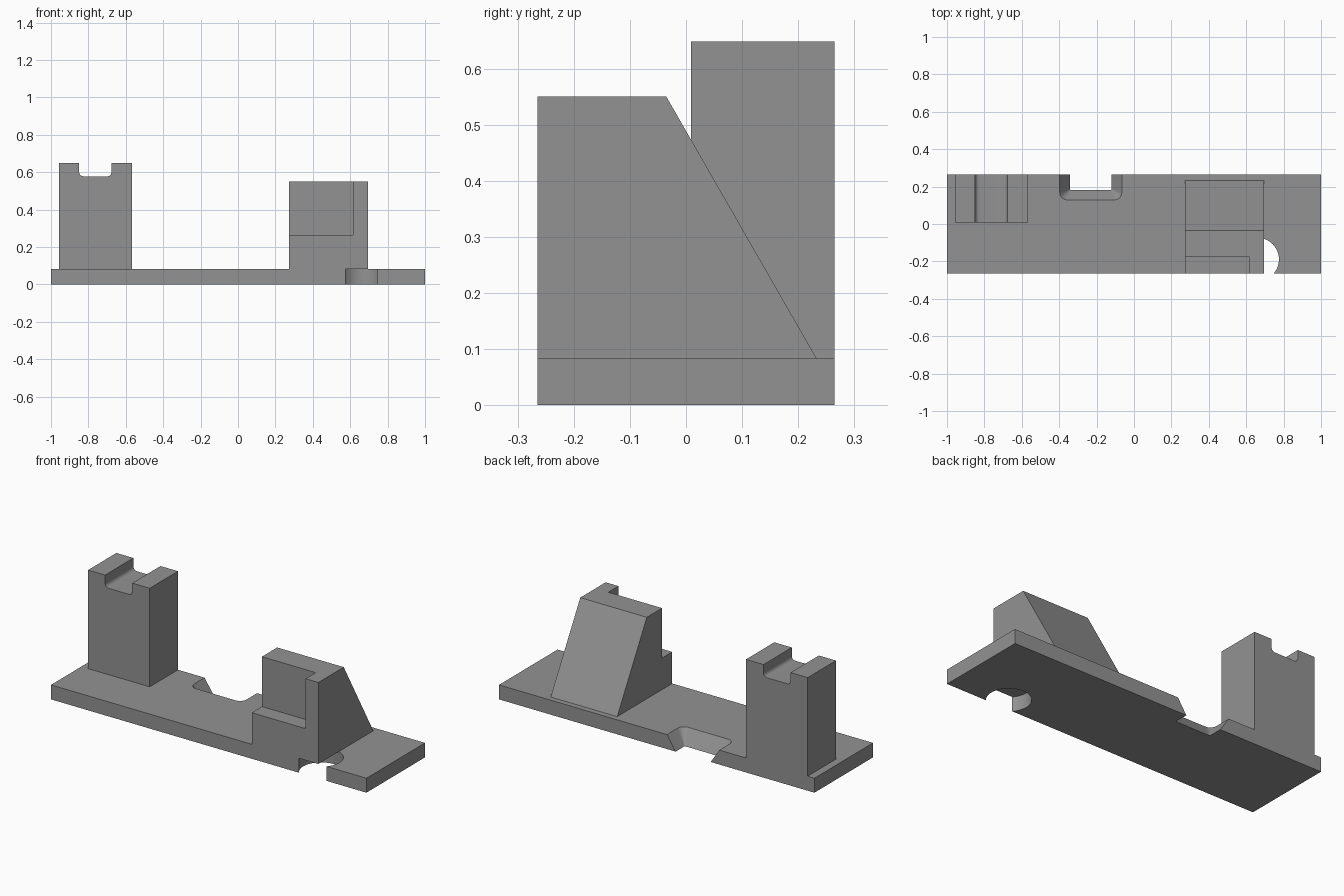
import bpy, bmesh, math
from mathutils import Vector

if "Cube" in bpy.data.objects:
    bpy.data.objects.remove(bpy.data.objects["Cube"])

BASE_H = 0.083
BACK, FRONT = 0.265, -0.265

grey = bpy.data.materials.new("mid grey")
grey.diffuse_color = (0.29, 0.29, 0.29, 1)
grey.use_nodes = True
grey.node_tree.nodes["Principled BSDF"].inputs["Base Color"].default_value = grey.diffuse_color


def loft(name, loop_a, loop_b):
    """Closed solid between two matching loops of 3D points."""
    bm = bmesh.new()
    a = [bm.verts.new(p) for p in loop_a]
    b = [bm.verts.new(p) for p in loop_b]
    bm.faces.new(a)
    bm.faces.new(b)
    for i in range(len(a)):
        j = (i + 1) % len(a)
        bm.faces.new((a[i], a[j], b[j], b[i]))
    bmesh.ops.recalc_face_normals(bm, faces=bm.faces)
    mesh = bpy.data.meshes.new(name)
    bm.to_mesh(mesh)
    bm.free()
    ob = bpy.data.objects.new(name, mesh)
    bpy.context.collection.objects.link(ob)
    mesh.materials.append(grey)
    return ob


def box(name, x0, x1, y0, y1, z0, z1):
    rect = [(x0, y0), (x1, y0), (x1, y1), (x0, y1)]
    return loft(name, [(x, y, z0) for x, y in rect], [(x, y, z1) for x, y in rect])


def combine(target, tool, operation):
    """Apply a boolean and drop the tool."""
    mod = target.modifiers.new(operation.lower(), 'BOOLEAN')
    mod.operation, mod.object, mod.solver = operation, tool, 'EXACT'
    bpy.context.view_layer.objects.active = target
    bpy.ops.object.modifier_apply(modifier=mod.name)
    bpy.data.objects.remove(tool)


def u_shape(cx, half, low, high, r, steps=8):
    """U outline, open side at 'high', rounded corners of radius r at 'low'."""
    pts = [(cx + half, high), (cx - half, high)]
    for side, start in ((-1, math.pi), (1, 1.5 * math.pi)):
        for i in range(steps + 1):
            t = start + i / steps * math.pi / 2
            pts.append((cx + side * (half - r) + r * math.cos(t),
                        low + r + r * math.sin(t)))
    return pts


# Base plate
base = box("base_plate", -1, 1, FRONT, BACK, 0, BASE_H)

# Round hole breaking through the front edge, partly under the wedge
ring = [(0.66 + 0.115 * math.cos(i * math.tau / 64),
         -0.189 + 0.115 * math.sin(i * math.tau / 64)) for i in range(64)]
combine(base, loft("hole_cutter", [(x, y, -0.05) for x, y in ring],
                   [(x, y, 0.15) for x, y in ring]), 'DIFFERENCE')

# Flared notch in the back edge: wide and rounded on top, tight below
def notch_loop(z):
    t = z / BASE_H
    return [(x, y, z) for x, y in u_shape(-0.231, 0.111 + 0.055 * t,
            0.183 - 0.054 * t, 0.4, max(0.002, 0.04 * t))]

combine(base, loft("notch_cutter", notch_loop(-0.004), notch_loop(0.095)), 'DIFFERENCE')

# Tall post with a rounded slot across its top
post = box("post", -0.957, -0.566, 0.009, BACK, BASE_H, 0.648)
slot = u_shape(-0.763, 0.086, 0.578, 0.75, 0.022)
combine(post, loft("slot_cutter", [(x, -0.1, z) for x, z in slot],
                   [(x, 0.4, z) for x, z in slot]), 'DIFFERENCE')

# Wedge block with a sloped back and a stepped front corner
side = [(FRONT, BASE_H), (0.233, BASE_H), (-0.035, 0.55), (FRONT, 0.55)]
wedge = loft("wedge", [(0.273, y, z) for y, z in side], [(0.695, y, z) for y, z in side])
combine(wedge, box("step_cutter", 0.1, 0.614, -0.4, -0.173, 0.264, 0.7), 'DIFFERENCE')

# Merge everything into one solid bracket
combine(base, post, 'UNION')
combine(base, wedge, 'UNION')
base.name = "slotted_bracket"
bpy.ops.object.select_all(action='DESELECT')
base.select_set(True)
bpy.context.view_layer.objects.active = base
bpy.ops.object.shade_smooth_by_angle(angle=math.radians(25))
